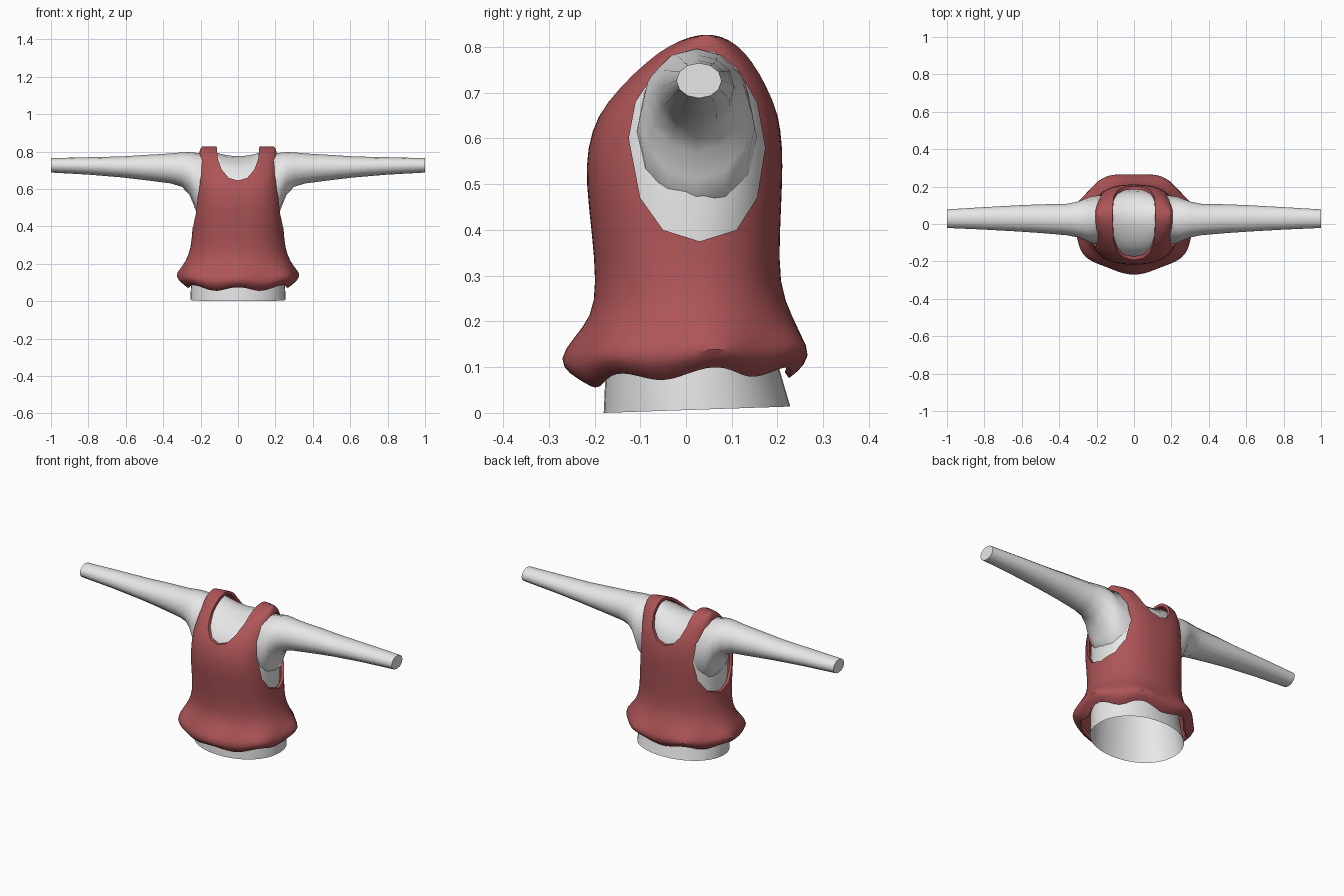
import bpy, bmesh, math

if "Cube" in bpy.data.objects:
    bpy.data.objects.remove(bpy.data.objects["Cube"])


def material(name, rgb):
    m = bpy.data.materials.new(name)
    m.diffuse_color = (*rgb, 1)
    m.use_nodes = True
    m.node_tree.nodes["Principled BSDF"].inputs["Base Color"].default_value = m.diffuse_color
    return m


WHITE = material("pale grey", (0.8, 0.8, 0.8))
RED = material("muted red", (0.42, 0.09, 0.095))


def finish(bm, name, mat):
    bmesh.ops.remove_doubles(bm, verts=bm.verts, dist=0.0005)
    bmesh.ops.recalc_face_normals(bm, faces=bm.faces)
    me = bpy.data.meshes.new(name)
    bm.to_mesh(me)
    bm.free()
    me.materials.append(mat)
    ob = bpy.data.objects.new(name, me)
    bpy.context.collection.objects.link(ob)
    return ob


def loft(name, rings, mat, caps=False):
    """Skin a list of closed rings of points."""
    bm = bmesh.new()
    rows = [[bm.verts.new(p) for p in r] for r in rings]
    n = len(rows[0])
    for a, b in zip(rows, rows[1:]):
        for i in range(n):
            j = (i + 1) % n
            bm.faces.new((a[i], a[j], b[j], b[i]))
    if caps:
        bm.faces.new(rows[0])
        bm.faces.new(rows[-1])
    return finish(bm, name, mat)


def prism(name, outline, lo, hi, place):
    return loft(name, [[place(u, v, t) for u, v in outline] for t in (lo, hi)], RED, True)


def spow(v, e):
    return math.copysign(abs(v) ** e, v) if abs(v) > 1e-9 else 0.0


def section(z, hx, front, back, n, warp=None, seg=40):
    """Superellipse ring at height z, with an optional warp of each point."""
    ring = []
    for i in range(seg):
        t = 2 * math.pi * i / seg
        x = hx * spow(math.cos(t), 2 / n)
        y = (front + back) / 2 + (back - front) / 2 * spow(math.sin(t), 2 / n)
        ring.append(warp(x, y, z, t) if warp else (x, y, z))
    return ring


def apply(ob, kind, **props):
    bpy.context.view_layer.objects.active = ob
    m = ob.modifiers.new(kind, kind)
    for k, v in props.items():
        setattr(m, k, v)
    bpy.ops.object.modifier_apply(modifier=m.name)


def smooth(ob, angle):
    bpy.ops.object.select_all(action='DESELECT')
    ob.select_set(True)
    bpy.context.view_layer.objects.active = ob
    bpy.ops.object.shade_smooth_by_angle(angle=math.radians(angle))


# torso: open at the bottom, dipped at the neck
def torso_warp(x, y, z, t):
    if z < 0.05:
        z += 0.014 * (y + 0.18) / 0.41
    if z > 0.72:
        z -= 0.025 * max(0, 1 - (x / 0.13) ** 2)
    return x, y, z


torso_rows = [
    (0.0, 0.255, -0.18, 0.228, 2.1), (0.11, 0.25, -0.175, 0.2, 2.1),
    (0.28, 0.225, -0.17, 0.178, 2.2), (0.4, 0.225, -0.18, 0.182, 2.3),
    (0.5, 0.222, -0.19, 0.187, 2.4), (0.58, 0.216, -0.188, 0.187, 2.4),
    (0.65, 0.205, -0.168, 0.176, 2.6), (0.71, 0.198, -0.128, 0.156, 2.8),
    (0.76, 0.192, -0.08, 0.125, 3), (0.79, 0.185, -0.02, 0.085, 3),
    (0.8, 0.18, 0.035, 0.035, 3)]
torso = loft("torso", [section(*r, warp=torso_warp) for r in torso_rows], WHITE)
smooth(torso, 60)

# arms: wide at the shoulder, tapering to a blunt end
arm_rows = [
    (0.15, -0.11, 0.155, 0.42, 0.79), (0.215, -0.105, 0.15, 0.455, 0.792),
    (0.235, -0.1, 0.145, 0.51, 0.795), (0.26, -0.088, 0.135, 0.57, 0.797),
    (0.3, -0.072, 0.12, 0.612, 0.796), (0.36, -0.06, 0.108, 0.63, 0.79),
    (0.5, -0.048, 0.105, 0.648, 0.782), (0.62, -0.04, 0.1, 0.662, 0.774),
    (0.8, -0.03, 0.09, 0.677, 0.77), (1.0, -0.021, 0.078, 0.688, 0.765)]
for side, label in ((1, "right_arm"), (-1, "left_arm")):
    rings = []
    for x, y0, y1, z0, z1 in arm_rows:
        rings.append([(side * x,
                       (y0 + y1) / 2 + (y1 - y0) / 2 * math.cos(math.pi * i / 6),
                       (z0 + z1) / 2 + (z1 - z0) / 2 * math.sin(math.pi * i / 6))
                      for i in range(12)])
    smooth(loft(label, rings, WHITE, True), 50)


# vest: ruffled hem, shoulders closing on a ridge
def ruffle(x, y, z, t):
    if z < 0.21:
        k = (0.21 - z) / 0.13
        w = math.cos(7 * (t + math.pi / 2))
        s = 1 + 0.045 * k * w
        x, y, z = x * s, y * s, z + k * (0.013 * w + 0.05 * y + 0.012 * (x / 0.3) ** 2)
    return x, y, z


vest_rows = [
    (0.075, 0.285, -0.225, 0.235, 2.1), (0.085, 0.3, -0.245, 0.25, 2.1),
    (0.118, 0.335, -0.275, 0.282, 2.1), (0.165, 0.312, -0.243, 0.258, 2.1),
    (0.21, 0.282, -0.207, 0.233, 2.1), (0.28, 0.252, -0.196, 0.203, 2.2),
    (0.4, 0.243, -0.207, 0.206, 2.4), (0.5, 0.238, -0.219, 0.211, 2.6),
    (0.58, 0.231, -0.217, 0.212, 2.7), (0.65, 0.224, -0.194, 0.203, 2.9),
    (0.71, 0.217, -0.152, 0.184, 3), (0.77, 0.211, -0.09, 0.15, 3.2),
    (0.805, 0.206, -0.038, 0.115, 3.4), (0.824, 0.196, 0.01, 0.08, 3.4),
    (0.828, 0.19, 0.045, 0.045, 3.4)]
vest = loft("vest", [section(*r, warp=ruffle) for r in vest_rows], RED)
apply(vest, 'SUBSURF', levels=1)
apply(vest, 'SOLIDIFY', thickness=0.016, offset=-1)

# neckline and armhole openings
half_neck = [(0.05, 0.66), (0.088, 0.705), (0.108, 0.76), (0.118, 0.87)]
neck = [(0, 0.645)] + half_neck + [(-x, z) for x, z in reversed(half_neck)]
hole = [(0.03, 0.375), (-0.05, 0.40), (-0.1, 0.47), (-0.125, 0.6), (-0.11, 0.68),
        (-0.06, 0.755), (0.0, 0.79), (0.06, 0.79), (0.11, 0.755), (0.155, 0.68),
        (0.173, 0.58), (0.155, 0.47), (0.11, 0.40)]
cutters = [prism("neck_cutter", neck, -0.5, 0.5, lambda u, v, t: (u, t, v))]
for s in (1, -1):
    cutters.append(prism("armhole_cutter", hole, s * 0.13, s * 0.5,
                         lambda u, v, t: (t, u, v)))
for c in cutters:
    apply(vest, 'BOOLEAN', object=c, operation='DIFFERENCE', solver='EXACT')
    bpy.data.objects.remove(c)
smooth(vest, 40)
